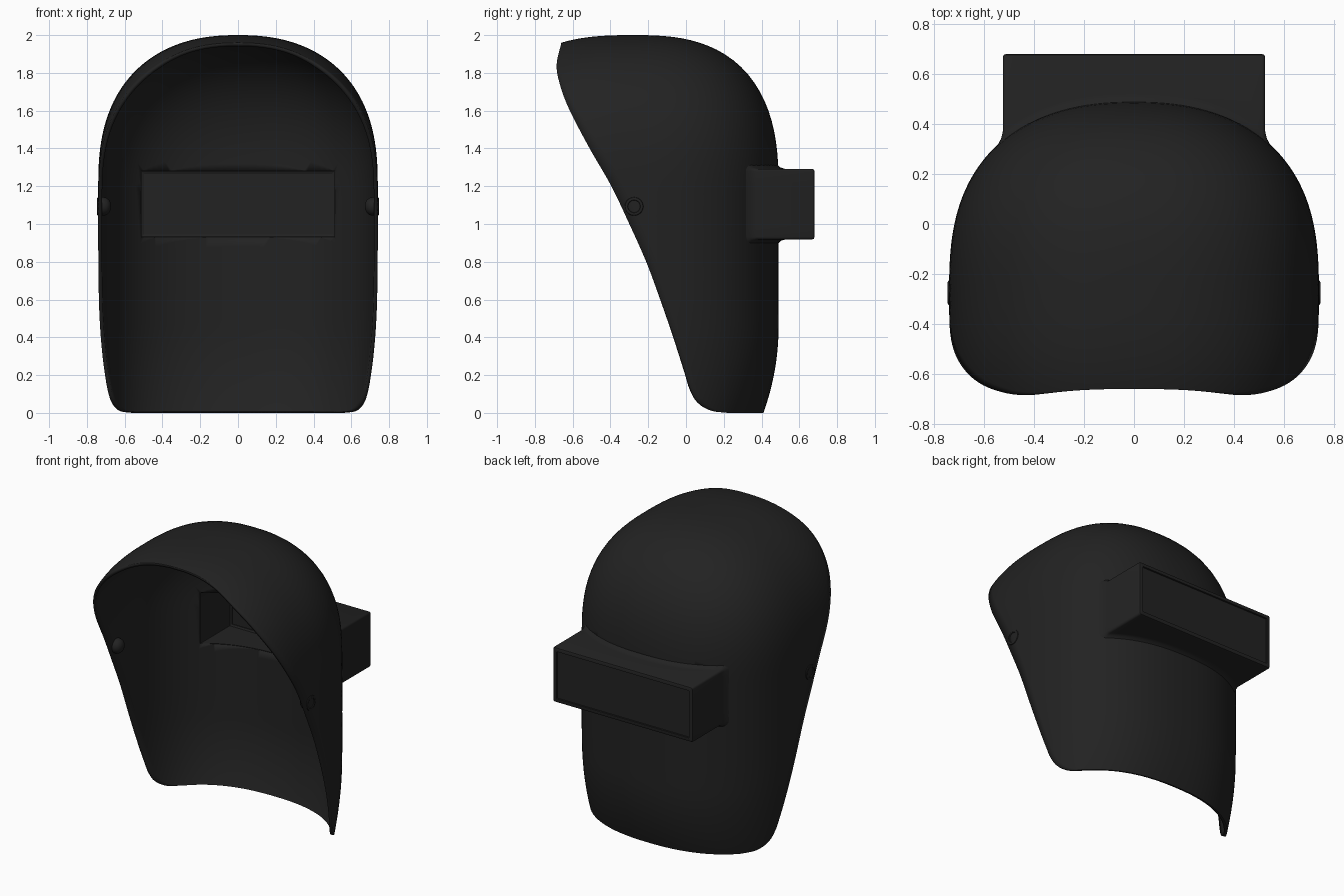
import bpy, bmesh, math
from mathutils import Vector

if "Cube" in bpy.data.objects:
    bpy.data.objects.remove(bpy.data.objects["Cube"])

Y0, W0, RF, RB = -0.28, 0.74, 0.77, 0.83   # shell centre, half width, front / rear radii
ZC, RZ = 1.2, 0.8                          # start and height of the dome

mat = bpy.data.materials.new("matte_black")
mat.diffuse_color = (0.016, 0.016, 0.016, 1)
mat.use_nodes = True
mat.node_tree.nodes["Principled BSDF"].inputs["Base Color"].default_value = mat.diffuse_color


def width(z):
    return W0 * (1 - 0.04 * max(0, 1 - z / 0.6) ** 2)


def front_r(z):
    return RF - 0.08 * max(0, 1 - z / 0.45) ** 2


def dome(z):
    return (max(0, z - ZC) / RZ) ** 2.5


def half_x(y, z):
    r = front_r(z) if y > Y0 else RB
    return width(z) * max(0, 1 - (abs(y - Y0) / r) ** 2.7 - dome(z)) ** (1 / 2.3)


def face_y(x, z):
    return Y0 + front_r(z) * max(0, 1 - (abs(x) / width(z)) ** 2.3 - dome(z)) ** (1 / 2.7)


def finish(name, bm, angle=40):
    me = bpy.data.meshes.new(name)
    bm.to_mesh(me)
    bm.free()
    ob = bpy.data.objects.new(name, me)
    bpy.context.collection.objects.link(ob)
    me.materials.append(mat)
    bpy.ops.object.select_all(action='DESELECT')
    ob.select_set(True)
    bpy.context.view_layer.objects.active = ob
    bpy.ops.object.shade_smooth_by_angle(angle=math.radians(angle))
    return ob


def resample(pts, params):
    d = [0]
    for a, b in zip(pts, pts[1:]):
        d.append(d[-1] + (b - a).length)
    out, k = [], 0
    for t in params:
        s = t * d[-1]
        while k < len(pts) - 2 and d[k + 1] < s:
            k += 1
        f = (s - d[k]) / max(d[k + 1] - d[k], 1e-9)
        out.append(pts[k].lerp(pts[k + 1], min(1, f)))
    return out


def spline(p, n=24):
    p = [2 * p[0] - p[1]] + p + [2 * p[-1] - p[-2]]
    out = []
    for a, b, c, d in zip(p, p[1:], p[2:], p[3:]):
        for i in range(n):
            t = i / n
            out.append(0.5 * (2 * b + (c - a) * t + (2 * a - 5 * b + 4 * c - d) * t * t
                              + (3 * b - a - 3 * c + d) * t ** 3))
    return out + [p[-2]]


# Shell: centre profile and open edge, both as (y, z)
Y_END = -0.66
apex = Vector((Y_END, ZC + RZ * (1 - ((Y0 - Y_END) / RB) ** 2.7) ** 0.4))
centre = [Vector((Y0 + front_r(ZC * i / 100), ZC * i / 100)) for i in range(100)]
for i in range(801):
    a = math.pi * i / 800
    c, s = math.cos(a), math.sin(a)
    y = Y0 + (RF if c > 0 else -RB) * abs(c) ** (2 / 2.7)
    if y <= Y_END:
        break
    centre.append(Vector((y, ZC + RZ * abs(s) ** 0.8)))
centre.append(apex)
edge = [Vector(p) for p in ((.22, 0), (.13, .013), (.06, .06), (.02, .135), (0, .2), (-.065, .4),
                            (-.135, .6), (-.21, .8), (-.3, 1.0), (-.395, 1.2), (-.51, 1.4),
                            (-.615, 1.6), (-.665, 1.73), (-.685, 1.84))] + [apex]
ROWS, COLS = 80, 32
params = [math.sin(math.pi / 2 * i / ROWS) ** 2 for i in range(ROWS + 1)]
bm = bmesh.new()
grid = []
for c, e in list(zip(resample(centre, params), resample(spline(edge), params)))[:-1]:
    row = []
    for j in range(-COLS, COLS + 1):
        t = abs(j) / COLS
        p = c.lerp(e, t ** 2.2)
        z = max(0, p.y)
        x = math.copysign(half_x(p.x, z), j) if j else 0
        row.append(bm.verts.new((x, p.x, z)))
    grid.append(row)
tip = bm.verts.new((0, apex.x, apex.y))
for r0, r1 in zip(grid, grid[1:]):
    for j in range(2 * COLS):
        bm.faces.new((r0[j], r1[j], r1[j + 1], r0[j + 1]))
for j in range(2 * COLS):
    bm.faces.new((grid[-1][j], tip, grid[-1][j + 1]))
shell = finish("mask_shell", bm)
sol = shell.modifiers.new("thickness", 'SOLIDIFY')
sol.thickness, sol.offset = 0.02, -1

# Window housing limits
HX, ZLO, ZHI = 0.525, 0.918, 1.292


def box(bm, lo, hi):
    vs = bmesh.ops.create_cube(bm, size=1)["verts"]
    for v in vs:
        v.co = [l + (k + 0.5) * (h - l) for k, l, h in zip(v.co, lo, hi)]


# Opening in the shell behind the window
bm = bmesh.new()
box(bm, (-HX + .012, 0.1, ZLO + .012), (HX - .012, 0.9, ZHI - .012))
cutter = finish("opening_cutter", bm)
cutter.hide_render = True
cut = shell.modifiers.new("opening", 'BOOLEAN')
cut.operation, cut.solver, cut.object = 'DIFFERENCE', 'EXACT', cutter
bpy.context.view_layer.objects.active = shell
for m in ("thickness", "opening"):
    bpy.ops.object.modifier_apply(modifier=m)
bpy.data.objects.remove(cutter)


# Window housing: rounded rectangle loops from the shell to the front rim and back inside
def loop_points(off):
    r = max(0.004, 0.014 + off)
    hx, lo, hi = HX + off - r, ZLO - off + r, ZHI + off - r
    pts = []
    for k, (cx, cz) in enumerate(((hx, hi), (-hx, hi), (-hx, lo), (hx, lo))):
        for i in range(5):
            a = math.pi / 2 * (k + i / 4)
            pts.append((cx + r * math.cos(a), cz + r * math.sin(a)))
    out = []
    for i, p in enumerate(pts):
        q = pts[(i + 1) % len(pts)]
        n = 1 if i % 5 < 4 else (24 if (i // 5) % 2 == 0 else 6)
        out += [(p[0] + (q[0] - p[0]) * t / n, p[1] + (q[1] - p[1]) * t / n) for t in range(n)]
    return out


bm = bmesh.new()
loops = []
for off, on_shell, y in ((.025, 1, -.006), (.007, 1, .012), (0, 1, .035), (0, 0, .668),
                         (-.004, 0, .677), (-.012, 0, .68), (-.027, 0, .68), (-.027, 0, .645),
                         (-.015, 0, .64), (-.015, 1, -.02)):
    loops.append([bm.verts.new((x, y + (face_y(x, z) if on_shell else 0), z))
                  for x, z in loop_points(off)])
for a, b in zip(loops, loops[1:] + loops[:1]):
    for i in range(len(a)):
        j = (i + 1) % len(a)
        bm.faces.new((a[i], a[j], b[j], b[i]))
bmesh.ops.recalc_face_normals(bm, faces=bm.faces)
finish("window_housing", bm)

# Dark filter glass, slightly recessed
bm = bmesh.new()
box(bm, (-.505, .65, .938), (.505, .668, 1.272))
finish("filter_glass", bm)

# Pivot knobs: domed inside, ringed outside; (x, radius) profile spun about x
PROFILE = ((.672, 0), (.674, .018), (.682, .034), (.695, .045), (.712, .049), (.738, .05),
           (.744, .047), (.746, .042), (.745, .034), (.738, .031), (.738, 0))
for side, name in ((1, "pivot_knob_right"), (-1, "pivot_knob_left")):
    bm = bmesh.new()
    vs = [bm.verts.new((side * x, -.275 + r, 1.093)) for x, r in PROFILE]
    es = [bm.edges.new(p) for p in zip(vs, vs[1:])]
    bmesh.ops.spin(bm, geom=vs + es, cent=(0, -.275, 1.093), axis=(1, 0, 0),
                   angle=2 * math.pi, steps=28)
    bmesh.ops.remove_doubles(bm, verts=bm.verts, dist=1e-4)
    bmesh.ops.recalc_face_normals(bm, faces=bm.faces)
    finish(name, bm)
